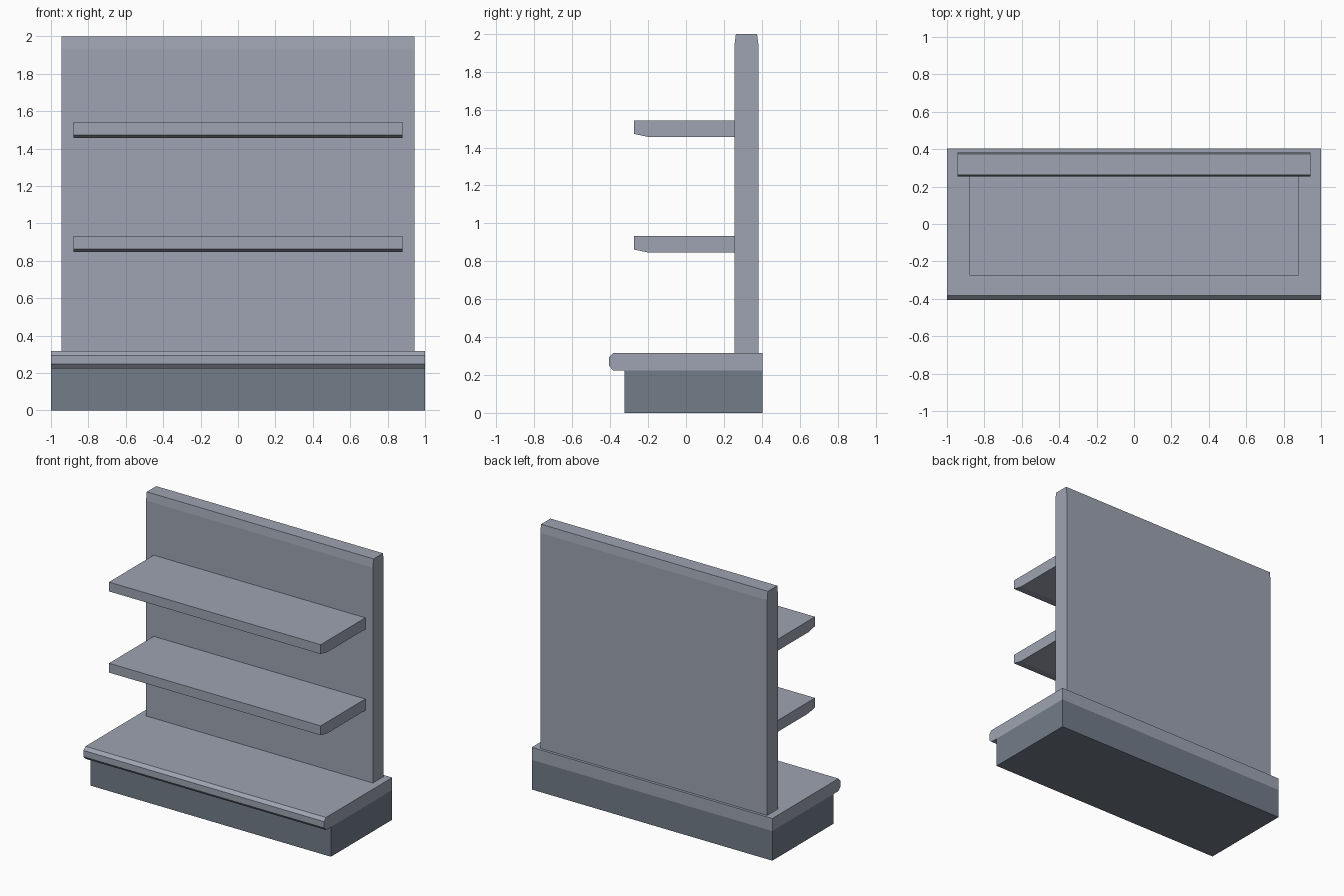
import bpy
import bmesh

if "Cube" in bpy.data.objects:
    bpy.data.objects.remove(bpy.data.objects["Cube"])


def make_material(name, colour):
    mat = bpy.data.materials.new(name)
    mat.diffuse_color = (*colour, 1)
    mat.use_nodes = True
    mat.node_tree.nodes["Principled BSDF"].inputs["Base Color"].default_value = mat.diffuse_color
    return mat


def extrude_profile(name, profile, half_width, material):
    """Extrude a closed (y, z) profile along x, centred on x = 0."""
    bm = bmesh.new()
    face = bm.faces.new([bm.verts.new((-half_width, y, z)) for y, z in profile])
    result = bmesh.ops.extrude_face_region(bm, geom=[face])
    verts = [v for v in result["geom"] if isinstance(v, bmesh.types.BMVert)]
    bmesh.ops.translate(bm, verts=verts, vec=(2 * half_width, 0, 0))
    bmesh.ops.recalc_face_normals(bm, faces=bm.faces)
    mesh = bpy.data.meshes.new(name)
    bm.to_mesh(mesh)
    bm.free()
    obj = bpy.data.objects.new(name, mesh)
    bpy.context.collection.objects.link(obj)
    mesh.materials.append(material)
    return obj


light = make_material("blue_grey", (0.34, 0.37, 0.445))
dark = make_material("dark_blue_grey", (0.17, 0.20, 0.25))

# Recessed plinth on the floor
extrude_profile("plinth", [
    (-0.325, 0), (0.403, 0), (0.403, 0.223), (-0.325, 0.223)], 1.0, dark)

# Base deck with a chamfered front lip
extrude_profile("base_deck", [
    (-0.383, 0.223), (0.403, 0.223), (0.403, 0.317),
    (-0.383, 0.317), (-0.405, 0.294), (-0.405, 0.247)], 1.0, light)

# Upright back panel, narrowing at the top
extrude_profile("back_panel", [
    (0.255, 0.317), (0.383, 0.317), (0.383, 1.935),
    (0.375, 1.998), (0.263, 1.998), (0.255, 1.935)], 0.943, light)

# Two shelves, bevelled under the front edge
for label, top in (("lower_shelf", 0.932), ("upper_shelf", 1.542)):
    extrude_profile(label, [
        (-0.275, top), (-0.275, top - 0.07), (-0.20, top - 0.086),
        (0.255, top - 0.086), (0.255, top)], 0.88, light)
